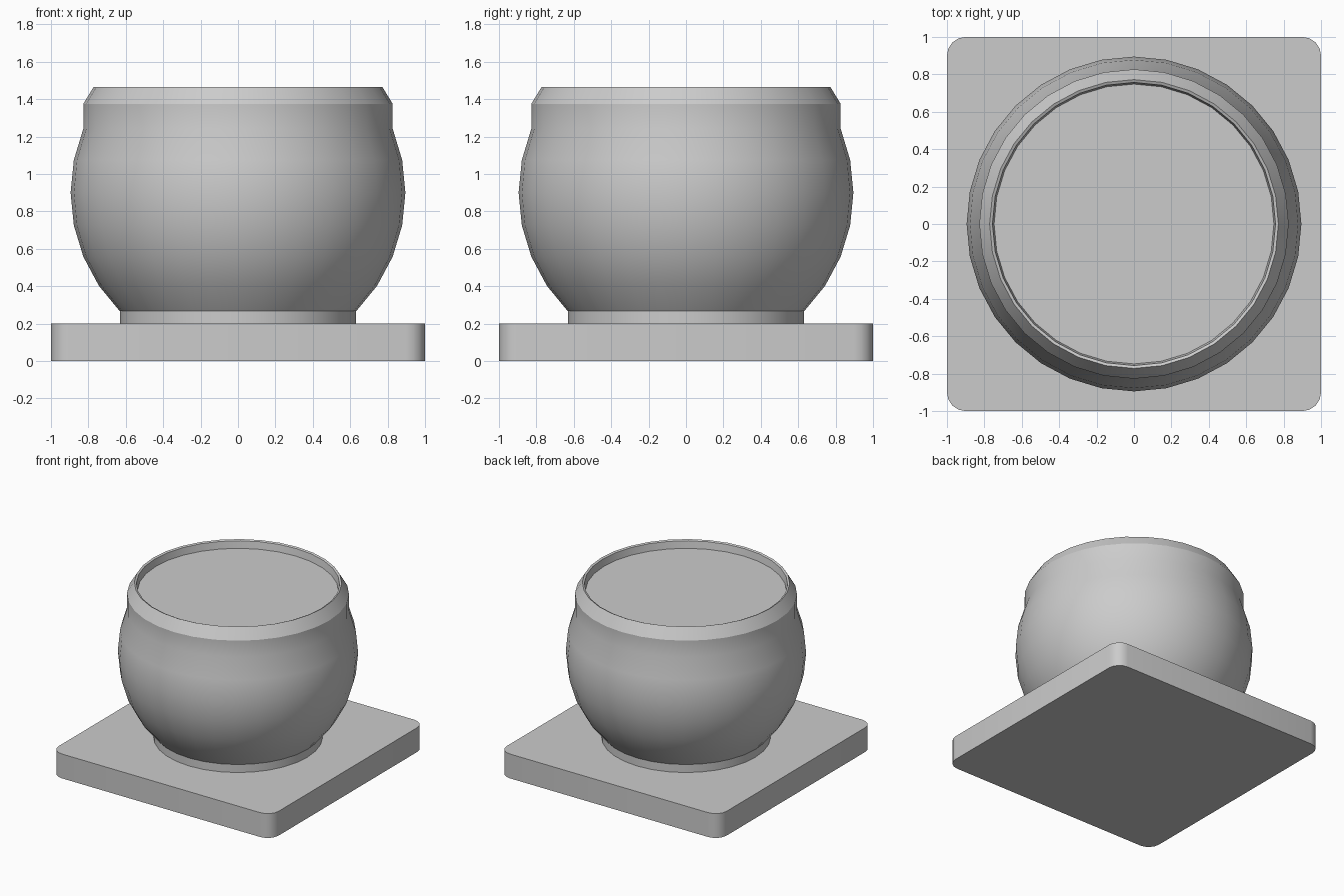
import bpy, bmesh
from math import sin, cos, pi, radians

if "Cube" in bpy.data.objects:
    bpy.data.objects.remove(bpy.data.objects["Cube"])

SIDES = 32


def finish(name, bm):
    """Turn a bmesh into a named object, smooth except at sharp edges."""
    bmesh.ops.recalc_face_normals(bm, faces=bm.faces)
    mesh = bpy.data.meshes.new(name)
    bm.to_mesh(mesh)
    bm.free()
    obj = bpy.data.objects.new(name, mesh)
    bpy.context.collection.objects.link(obj)
    bpy.ops.object.select_all(action='DESELECT')
    obj.select_set(True)
    bpy.context.view_layer.objects.active = obj
    bpy.ops.object.shade_smooth_by_angle(angle=radians(25))
    return obj


def lathe(name, profile):
    """Revolve (radius, z) points about z and cap both open ends."""
    bm = bmesh.new()
    rings = [[bm.verts.new((r * cos(2 * pi * i / SIDES), r * sin(2 * pi * i / SIDES), z))
              for i in range(SIDES)] for r, z in profile]
    for a, b in zip(rings, rings[1:]):
        for i in range(SIDES):
            j = (i + 1) % SIDES
            bm.faces.new((a[i], a[j], b[j], b[i]))
    bm.faces.new(rings[0])
    bm.faces.new(rings[-1])
    return finish(name, bm)


# Square base plate with rounded upright corners
bm = bmesh.new()
bmesh.ops.create_cube(bm, size=1)
for v in bm.verts:
    v.co = (v.co.x * 2, v.co.y * 2, (v.co.z + 0.5) * 0.2)
upright = [e for e in bm.edges if abs(e.verts[0].co.z - e.verts[1].co.z) > 0.1]
bmesh.ops.bevel(bm, geom=upright, offset=0.1, segments=4, profile=0.5, affect='EDGES')
finish("base_plate", bm)

# Short round foot under the bowl
lathe("foot", [(0.63, 0.2), (0.63, 0.28)])

# Bowl: part of a sphere, then the straight band, sloped lip and filled top
R, CZ = 0.895, 0.9
bowl = [(R * cos(pi / 16 * k), CZ + R * sin(pi / 16 * k)) for k in range(-4, 3)]
rim = [(0.827, 1.375), (0.772, 1.465), (0.757, 1.458), (0.748, 1.40)]
lathe("bowl", bowl + rim)
